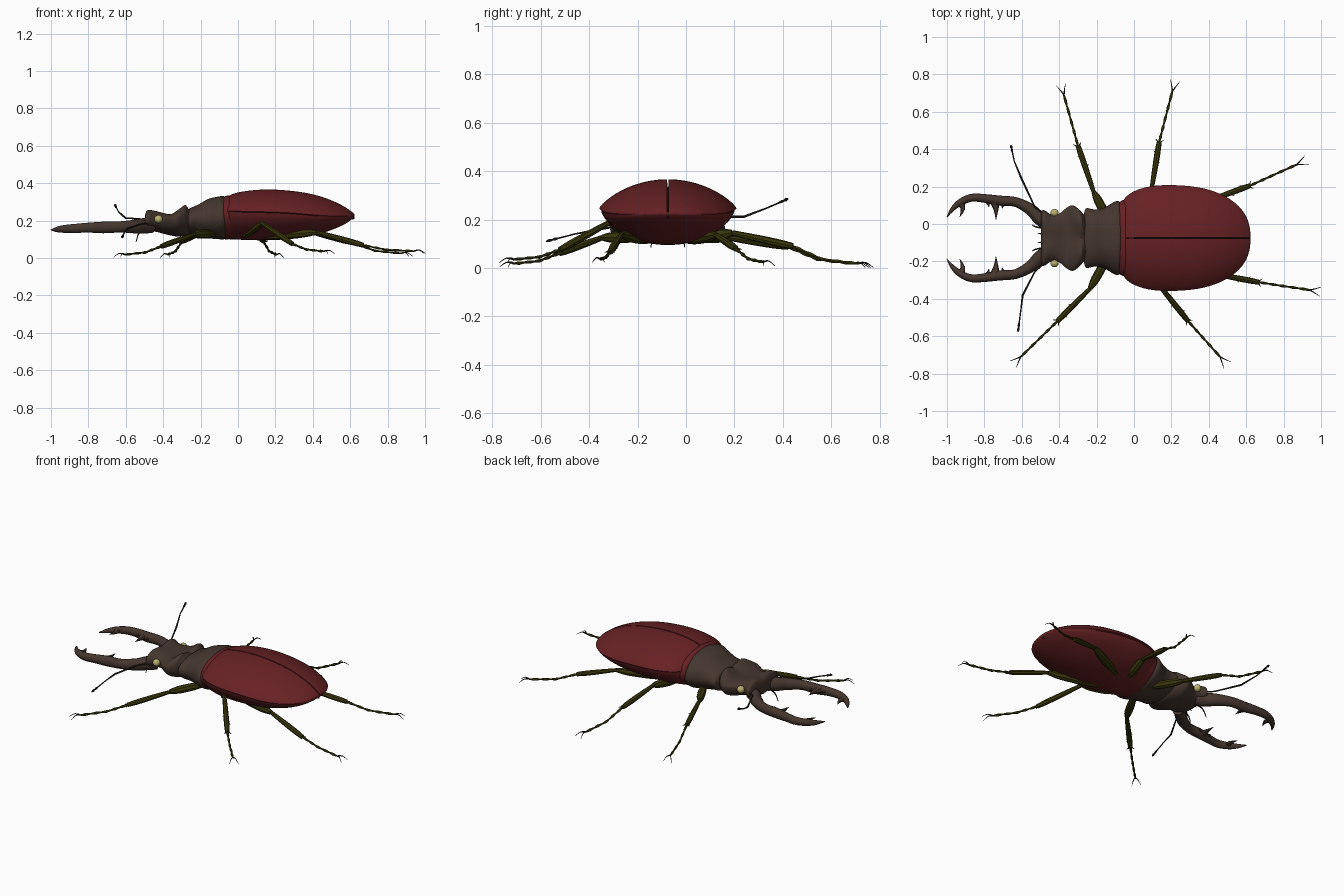
import bpy, bmesh, math
from mathutils import Vector

if "Cube" in bpy.data.objects:
    bpy.data.objects.remove(bpy.data.objects["Cube"])

AXIS = -0.075  # y of the body's centre line


def material(name, rgb):
    m = bpy.data.materials.new(name)
    m.diffuse_color = (*rgb, 1)
    m.use_nodes = True
    b = next(n for n in m.node_tree.nodes if n.type == 'BSDF_PRINCIPLED')
    b.inputs["Base Color"].default_value = (*rgb, 1)
    b.inputs["Roughness"].default_value = 0.7
    return m


RED = material("wing case red", (0.135, 0.0155, 0.017))
BROWN = material("dark brown", (0.058, 0.037, 0.028))
OLIVE = material("leg olive", (0.042, 0.039, 0.0035))
BLACK = material("near black", (0.020, 0.016, 0.010))
YELLOW = material("eye yellow", (0.50, 0.45, 0.16))


def finish(bm, name, mat, angle=40):
    bmesh.ops.recalc_face_normals(bm, faces=bm.faces)
    me = bpy.data.meshes.new(name)
    bm.to_mesh(me)
    bm.free()
    ob = bpy.data.objects.new(name, me)
    bpy.context.collection.objects.link(ob)
    me.materials.append(mat)
    bpy.ops.object.select_all(action='DESELECT')
    ob.select_set(True)
    bpy.context.view_layer.objects.active = ob
    bpy.ops.object.shade_smooth_by_angle(angle=math.radians(angle))


def skin(bm, rings):
    """Join closed rings of points into a capped solid."""
    vs = [[bm.verts.new(p) for p in r] for r in rings]
    n = len(rings[0])
    for a, b in zip(vs, vs[1:]):
        for i in range(n):
            j = (i + 1) % n
            bm.faces.new((a[i], a[j], b[j], b[i]))
    bm.faces.new(vs[0])
    bm.faces.new(vs[-1])


def smooth(rows, steps):
    """Catmull-Rom resampling of rows of numbers."""
    out = []
    for i in range(len(rows) - 1):
        p0, p1 = rows[max(i - 1, 0)], rows[i]
        p2, p3 = rows[i + 1], rows[min(i + 2, len(rows) - 1)]
        for s in range(steps):
            t = s / steps
            out.append([0.5 * (2 * b + (c - a) * t + (2 * a - 5 * b + 4 * c - d) * t * t
                               + (3 * b - a - 3 * c + d) * t ** 3)
                        for a, b, c, d in zip(p0, p1, p2, p3)])
    out.append(list(rows[-1]))
    return out


def tube(bm, rows, sides=8, steps=1, flat=1.0):
    """Tube along rows of (x, y, z, radius); flat scales its height."""
    rows = smooth(rows, steps) if steps > 1 else rows
    pts = [Vector(r[:3]) for r in rows]
    rings = []
    for i, p in enumerate(pts):
        t = (pts[min(i + 1, len(pts) - 1)] - pts[max(i - 1, 0)]).normalized()
        side = t.cross(Vector((0, 0, 1))).normalized()
        up = side.cross(t)
        r = max(rows[i][3], 0.0008)
        ring = []
        for k in range(sides):
            a = 2 * math.pi * k / sides
            ring.append(p + side * r * math.cos(a) + up * r * flat * math.sin(a))
        rings.append(ring)
    skin(bm, rings)


def body(name, mat, stations, steps=4, n=40, low=1.0, high=1.0):
    """Loft of (x, half width, rim z, top z, bottom z, centre dip)."""
    rings = []
    for x, w, rim, top, bot, dip in smooth(stations, steps):
        ring = []
        for k in range(n):
            a = 2 * math.pi * k / n
            c, s = math.cos(a), math.sin(a)
            if s > 0:
                z = rim + (top - rim) * s ** high - dip * max(0, 1 - abs(c) / 0.6)
            else:
                z = rim - (rim - bot) * abs(s) ** low
            ring.append((x, AXIS + w * c, z))
        rings.append(ring)
    bm = bmesh.new()
    skin(bm, rings)
    finish(bm, name, mat)


# Wing cases: x, half width, rim z, top z
CASE = [(-0.058, 0.195, 0.25, 0.315), (-0.045, 0.218, 0.25, 0.334), (0.0, 0.25, 0.25, 0.350),
        (0.08, 0.275, 0.248, 0.362), (0.18, 0.283, 0.246, 0.366), (0.30, 0.277, 0.240, 0.357),
        (0.40, 0.258, 0.231, 0.340), (0.49, 0.222, 0.225, 0.312), (0.56, 0.170, 0.223, 0.279),
        (0.60, 0.115, 0.225, 0.253), (0.617, 0.065, 0.227, 0.240), (0.622, 0.03, 0.228, 0.234)]
GAP = 0.0035
for s, side in ((-1, "near"), (1, "far")):
    rings = []
    for x, w, rim, top in smooth(CASE, 3):
        ring = [(x, AXIS + s * GAP, rim - 0.004), (x, AXIS + s * w * 0.97, rim - 0.006)]
        for k in range(21):
            a = math.pi / 2 * k / 20
            y = max(w * math.cos(a), GAP)
            ring.append((x, AXIS + s * y, rim + (top - rim) * math.sin(a) ** 1.6))
        rings.append(ring)
    bm = bmesh.new()
    skin(bm, rings)
    finish(bm, "wing_case_" + side, RED)
body("wing_seam", BLACK, [(x, GAP + 0.001, r - 0.01, t - 0.010, r - 0.02, 0)
                          for x, w, r, t in CASE[2:]], 3, 8)

# Abdomen below the wing cases
BOTTOM = [0.105, 0.10, 0.098, 0.095, 0.095, 0.103, 0.12, 0.146, 0.175, 0.20, 0.215, 0.222]
body("abdomen", RED, [(x, w * 0.975, r - 0.004, r + 0.004, b, 0)
                      for (x, w, r, t), b in zip(CASE, BOTTOM)], 3, low=1.25)
body("collar", RED, [(-0.078, 0.186, 0.23, 0.322, 0.105, 0), (-0.07, 0.198, 0.23, 0.330, 0.10, 0),
                     (-0.05, 0.205, 0.23, 0.334, 0.10, 0), (-0.03, 0.205, 0.23, 0.325, 0.10, 0)], 2, low=1.15)

# Thorax shield and head
body("thorax", BROWN, [(-0.066, 0.178, 0.21, 0.315, 0.105, 0), (-0.075, 0.192, 0.21, 0.33, 0.10, 0),
                       (-0.10, 0.196, 0.21, 0.334, 0.10, 0.005), (-0.16, 0.162, 0.205, 0.322, 0.105, 0.008),
                       (-0.21, 0.153, 0.205, 0.292, 0.112, 0.006), (-0.25, 0.160, 0.205, 0.272, 0.12, 0.003),
                       (-0.262, 0.150, 0.205, 0.262, 0.13, 0), (-0.27, 0.12, 0.205, 0.25, 0.14, 0)], low=1.1)
body("head", BROWN, [(-0.25, 0.115, 0.20, 0.25, 0.13, 0), (-0.272, 0.128, 0.205, 0.285, 0.12, 0.030),
                     (-0.285, 0.145, 0.208, 0.296, 0.118, 0.040), (-0.325, 0.175, 0.21, 0.262, 0.115, 0.020),
                     (-0.36, 0.162, 0.21, 0.238, 0.12, 0.006), (-0.40, 0.130, 0.205, 0.245, 0.13, 0.006),
                     (-0.44, 0.125, 0.20, 0.258, 0.14, 0.010), (-0.475, 0.146, 0.20, 0.267, 0.145, 0.018),
                     (-0.49, 0.148, 0.195, 0.258, 0.15, 0.020), (-0.498, 0.125, 0.19, 0.225, 0.155, 0)], high=0.75)

# Joints of each leg: hip, knee, shin end, ankle
LEGS = {
    "near_front_leg": [(-0.13, -0.16, 0.13), (-0.235, -0.345, 0.125), (-0.41, -0.52, 0.062), (-0.605, -0.71, 0.018)],
    "far_front_leg": [(-0.13, 0.01, 0.13), (-0.215, 0.17, 0.125), (-0.30, 0.42, 0.088), (-0.375, 0.69, 0.018)],
    "near_middle_leg": [(0.03, -0.18, 0.12), (0.125, -0.315, 0.188), (0.29, -0.52, 0.075), (0.46, -0.71, 0.035)],
    "far_middle_leg": [(0.06, 0.03, 0.12), (0.095, 0.19, 0.145), (0.135, 0.44, 0.09), (0.205, 0.71, 0.018)],
    "near_rear_leg": [(0.14, -0.16, 0.115), (0.42, -0.265, 0.138), (0.67, -0.312, 0.068), (0.94, -0.353, 0.036)],
    "far_rear_leg": [(0.14, 0.01, 0.115), (0.40, 0.125, 0.135), (0.62, 0.205, 0.08), (0.87, 0.318, 0.024)],
}
for name, joints in LEGS.items():
    hip, knee, shin, ankle = map(Vector, joints)
    bm = bmesh.new()
    # thigh and shin
    for a, b, radii in ((hip, knee, (0.016, 0.023, 0.023, 0.013)),
                        (knee, shin, (0.011, 0.014, 0.016, 0.013))):
        tube(bm, [(*a.lerp(b, f), r) for f, r in zip((0, 0.3, 0.75, 1), radii)], 8, 3)
    d = (shin - knee).normalized()
    out = d.cross(Vector((0, 0, 1))).normalized()
    # shin thorns
    for f, s in ((0.5, 1), (0.72, -1), (0.97, 1), (0.97, -1)):
        p = knee.lerp(shin, f)
        q = p + out * s * 0.022 + d * 0.02
        tube(bm, [(*p, 0.006), (*q, 0.001)], 5)
    # jointed foot, flattening out towards the ground
    bend = shin.lerp(ankle, 0.45)
    bend.z = ankle.z + 0.25 * (shin.z - ankle.z)
    rows = []
    for k in range(11):
        f = k / 10
        p = shin.lerp(bend, f * 2) if f < 0.5 else bend.lerp(ankle, f * 2 - 1)
        rows.append((*p, 0.0045 if k % 2 == 0 else 0.008))
    tube(bm, rows, 6)
    finish(bm, name, OLIVE)
    # two hooked claws
    bm = bmesh.new()
    d = (ankle - bend).normalized()
    out = d.cross(Vector((0, 0, 1))).normalized()
    for s in (-1, 1):
        m = ankle + d * 0.03 + out * s * 0.012 + Vector((0, 0, 0.008))
        e = ankle + d * 0.06 + out * s * 0.026 - Vector((0, 0, 0.01))
        tube(bm, [(*ankle, 0.0045), (*m, 0.0028), (*e, 0.001)], 5, 3)
    finish(bm, name.replace("leg", "claws"), BLACK)

# Paired head parts
for s, side in ((-1, "near"), (1, "far")):
    def place(rows):
        return [(x, AXIS + s * v, z, r) for x, v, z, r in rows]
    # antlered jaw
    bm = bmesh.new()
    tube(bm, place([(-0.46, 0.075, 0.175, 0.036), (-0.505, 0.105, 0.172, 0.036), (-0.55, 0.150, 0.168, 0.032),
                    (-0.63, 0.192, 0.166, 0.026), (-0.72, 0.200, 0.163, 0.027), (-0.80, 0.212, 0.162, 0.023),
                    (-0.87, 0.215, 0.158, 0.021), (-0.93, 0.190, 0.155, 0.018), (-0.97, 0.155, 0.152, 0.012),
                    (-1.0, 0.112, 0.150, 0.002)]), 12, 4, 1.15)
    for tooth in ([(-0.745, 0.20, 0.165, 0.030), (-0.738, 0.155, 0.165, 0.014), (-0.738, 0.098, 0.166, 0.001)],
                  [(-0.70, 0.185, 0.165, 0.014), (-0.705, 0.158, 0.165, 0.001)],
                  [(-0.785, 0.20, 0.165, 0.014), (-0.775, 0.165, 0.165, 0.001)],
                  [(-0.925, 0.19, 0.157, 0.020), (-0.915, 0.155, 0.156, 0.012), (-0.932, 0.112, 0.155, 0.001)]):
        tube(bm, place(tooth), 8, 2, 0.8)
    finish(bm, "jaw_" + side, BROWN)
    # eye
    bm = bmesh.new()
    bmesh.ops.create_uvsphere(bm, u_segments=16, v_segments=10, radius=0.022)
    bmesh.ops.translate(bm, verts=bm.verts, vec=(-0.425, AXIS + s * 0.134, 0.207))
    finish(bm, "eye_" + side, YELLOW)
    # small mouth feelers
    bm = bmesh.new()
    tube(bm, place([(-0.47, 0.05, 0.16, 0.005), (-0.525, 0.06, 0.14, 0.004), (-0.545, 0.07, 0.085, 0.002)]), 6, 3)
    tube(bm, place([(-0.48, 0.02, 0.17, 0.006), (-0.515, 0.025, 0.16, 0.001)]), 6)
    finish(bm, "mouth_feeler_" + side, BLACK)

# Feelers, each posed differently, with a beaded club at the end
FEELERS = {
    "near_antenna": [(-0.47, -0.20, 0.19), (-0.53, -0.255, 0.178), (-0.595, -0.38, 0.155), (-0.605, -0.46, 0.14), (-0.62, -0.575, 0.11)],
    "far_antenna": [(-0.47, 0.05, 0.20), (-0.53, 0.09, 0.210), (-0.60, 0.24, 0.212), (-0.64, 0.335, 0.248), (-0.658, 0.42, 0.285)],
}
for name, pts in FEELERS.items():
    bm = bmesh.new()
    tube(bm, [(*p, r) for p, r in zip(pts, (0.005, 0.004, 0.0055, 0.0035, 0.004))], 6)
    tube(bm, [(*Vector(pts[3]).lerp(Vector(pts[4]), f), r)
              for f, r in ((0.55, 0.003), (0.7, 0.007), (0.8, 0.004), (0.9, 0.008), (1.02, 0.003))], 6)
    finish(bm, name, BLACK)
